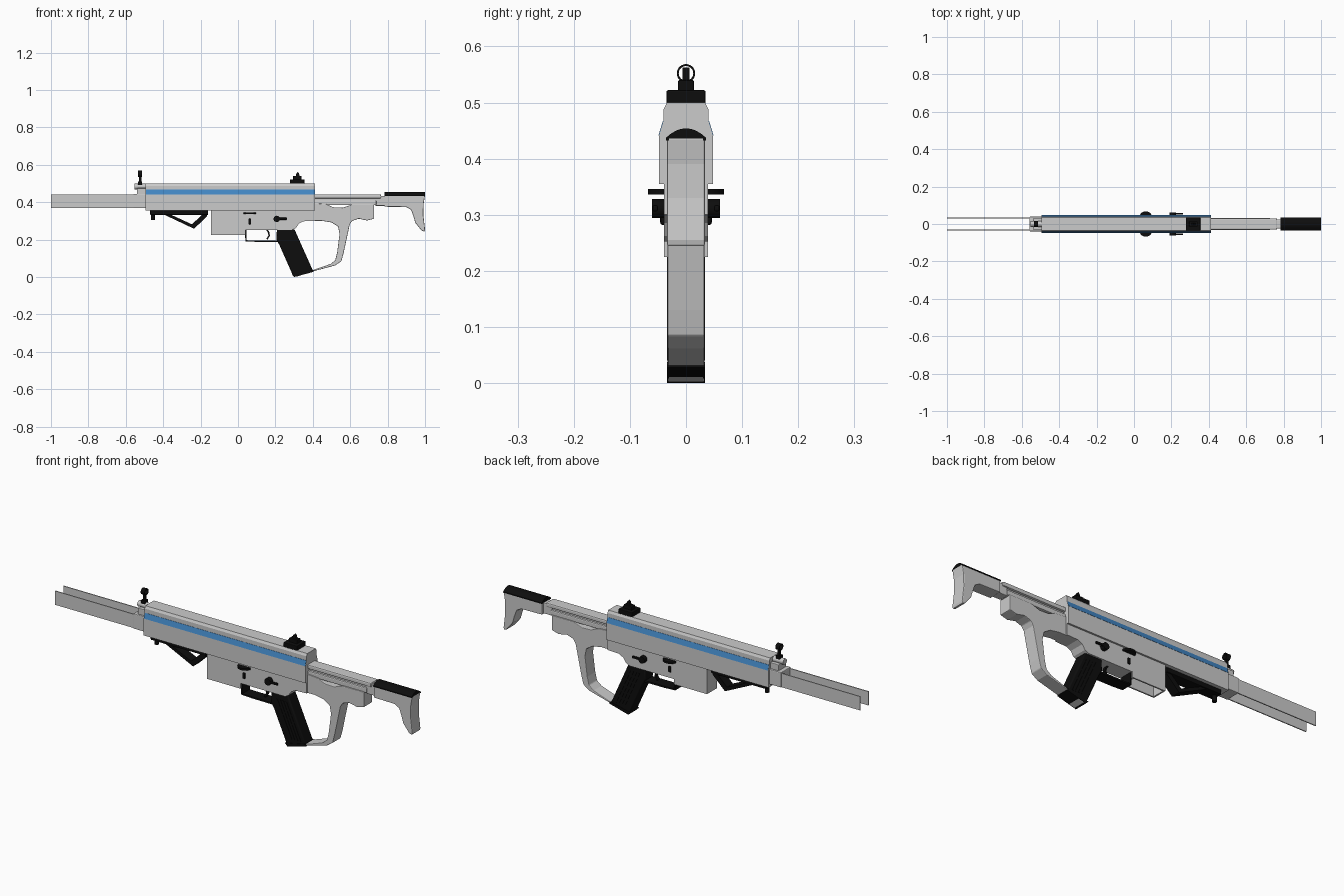
import bpy, bmesh
from math import pi, cos, sin
from mathutils import Matrix, Vector


def mat(name, rgb):
    m = bpy.data.materials.new(name)
    m.diffuse_color = (*rgb, 1)
    return m


BLACK = mat("black", (0.004, 0.004, 0.004))
BLUE = mat("blue", (0.055, 0.24, 0.55))


def finish(name, bm, m=None, bevel=0, smooth=False):
    bmesh.ops.recalc_face_normals(bm, faces=bm.faces)
    me = bpy.data.meshes.new(name)
    bm.to_mesh(me)
    bm.free()
    ob = bpy.data.objects.new(name, me)
    bpy.context.collection.objects.link(ob)
    if m:
        me.materials.append(m)
    if bevel:
        b = ob.modifiers.new("bevel", "BEVEL")
        b.width, b.segments, b.limit_method = bevel, 2, "ANGLE"
    if smooth:
        bpy.context.view_layer.objects.active = ob
        ob.select_set(True)
        bpy.ops.object.shade_smooth_by_angle()
        ob.select_set(False)
    return ob


def prism(name, pts, a, b, axis="y", m=None, bevel=0, smooth=False):
    """Extrude an (x,z) outline along y, or a (y,z) outline along x."""
    bm = bmesh.new()
    put = (lambda p, t: (p[0], t, p[1])) if axis == "y" else (lambda p, t: (t, p[0], p[1]))
    f = bm.faces.new([bm.verts.new(put(p, a)) for p in pts])
    ext = bmesh.ops.extrude_face_region(bm, geom=[f])["geom"]
    d = Vector(put((0, 0), b - a))
    bmesh.ops.translate(bm, vec=d, verts=[v for v in ext if isinstance(v, bmesh.types.BMVert)])
    return finish(name, bm, m, bevel, smooth)


def box(name, x, y, z, m=None, bevel=0):
    return prism(name, [(x[0], z[0]), (x[1], z[0]), (x[1], z[1]), (x[0], z[1])],
                 y[0], y[1], "y", m, bevel)


def cyl(name, c, r, depth, axis="z", m=None, n=20):
    bm = bmesh.new()
    rot = {"x": Matrix.Rotation(pi / 2, 4, "Y"), "y": Matrix.Rotation(pi / 2, 4, "X"),
           "z": Matrix()}[axis]
    bmesh.ops.create_cone(bm, cap_ends=True, segments=n, radius1=r, radius2=r, depth=depth,
                          matrix=Matrix.Translation(c) @ rot)
    return finish(name, bm, m, smooth=True)


def strip(name, pts, t, w, m):
    """Flat band following an (x,z) path, thickness t, half width w."""
    left, right = [], []
    for i, p in enumerate(pts):
        d = Vector(pts[min(i + 1, len(pts) - 1)]) - Vector(pts[max(i - 1, 0)])
        n = Vector((-d.y, d.x)).normalized() * t / 2
        left.append(tuple(Vector(p) + n))
        right.append(tuple(Vector(p) - n))
    return prism(name, left + right[::-1], -w, w, "y", m)


# Upper receiver: flared cross-section
half = [(0.034, 0.5), (0.04, 0.488), (0.04, 0.467), (0.048, 0.441), (0.048, 0.355)]
prism("upper_receiver", half + [(-y, z) for y, z in half[::-1]], -0.495, 0.412, "x")

# Blue stripes on the slanted faces
for s, side in ((-1, "front"), (1, "back")):
    prism("stripe_" + side, [(s * 0.038, 0.467), (s * 0.0412, 0.467), (s * 0.0492, 0.441),
                             (s * 0.046, 0.441)], -0.493, 0.411, "x", BLUE)

# Lower receiver with open magazine well
lower = prism("lower_receiver", [(-0.145, 0.36), (-0.145, 0.225), (0.04, 0.225), (0.04, 0.252),
                                 (0.29, 0.252), (0.31, 0.262), (0.325, 0.285), (0.35, 0.298),
                                 (0.412, 0.3), (0.412, 0.36)], -0.039, 0.039)
cut = box("well_cutter", (-0.137, 0.03), (-0.032, 0.032), (0.15, 0.35))
cut.hide_render = True
cut.hide_viewport = True
mod = lower.modifiers.new("well", "BOOLEAN")
mod.object, mod.operation, mod.solver = cut, "DIFFERENCE", "EXACT"

# Nose block, tube and the two long rails
box("nose_block", (-0.56, -0.49), (-0.039, 0.039), (0.368, 0.445), bevel=0.004)
box("nose_bridge", (-0.54, -0.49), (-0.03, 0.03), (0.44, 0.475), bevel=0.003)
cyl("nose_tube", (-0.522, 0, 0.484), 0.015, 0.065, "x")
for s, side in ((-1, "front"), (1, "back")):
    box("rail_" + side, (-1.0, -0.54), (s * 0.033 - 0.0025, s * 0.033 + 0.0025), (0.37, 0.44))

# Front sight: post, hood ring, needle
box("front_sight_base", (-0.535, -0.513), (-0.012, 0.012), (0.492, 0.51), BLACK)
box("front_sight_post", (-0.529, -0.517), (-0.006, 0.006), (0.505, 0.54), BLACK)
box("front_sight_needle", (-0.525, -0.521), (-0.0015, 0.0015), (0.535, 0.553), BLACK)
bm = bmesh.new()
N = 24
prof = [(-0.534, 0.0165), (-0.512, 0.0165), (-0.512, 0.013), (-0.534, 0.013)]
rings = [[bm.verts.new((x, r * cos(2 * pi * i / N), 0.552 + r * sin(2 * pi * i / N)))
          for x, r in prof] for i in range(N)]
for i in range(N):
    p, q = rings[i], rings[(i + 1) % N]
    for j in range(4):
        bm.faces.new((p[j], p[(j + 1) % 4], q[(j + 1) % 4], q[j]))
finish("front_sight_ring", bm, BLACK, smooth=True)

# Rear sight
box("rear_sight_base", (0.278, 0.355), (-0.035, 0.035), (0.498, 0.522), BLACK, 0.003)
box("rear_sight_block", (0.295, 0.34), (-0.014, 0.014), (0.52, 0.54), BLACK, 0.002)
prism("rear_sight_blade", [(0.308, 0.538), (0.33, 0.538), (0.325, 0.556), (0.319, 0.562),
                           (0.313, 0.556)], -0.006, 0.006, "y", BLACK)

# Folding foregrip under the nose
box("foregrip_bar", (-0.47, -0.16), (-0.03, 0.03), (0.332, 0.357), BLACK, 0.004)
cyl("foregrip_peg", (-0.455, 0, 0.322), 0.011, 0.036, "z", BLACK)
prism("foregrip_long_arm", [(-0.40, 0.336), (-0.365, 0.336), (-0.24, 0.279), (-0.235, 0.258)],
      -0.024, 0.024, "y", BLACK)
prism("foregrip_short_arm", [(-0.25, 0.278), (-0.235, 0.258), (-0.165, 0.325), (-0.165, 0.345),
                             (-0.185, 0.34)], -0.024, 0.024, "y", BLACK)

# Controls mirrored on both sides
for s, side in ((-1, "front"), (1, "back")):
    cyl("bolt_tab_" + side, (0.063, s * 0.033, 0.341), 0.035, 0.01, "z", BLACK)
    box("release_" + side, (0.055, 0.07), sorted((s * 0.036, s * 0.046)), (0.282, 0.312),
        BLACK, 0.004)
    cyl("selector_" + side, (0.207, s * 0.049, 0.311), 0.017, 0.024, "y", BLACK)
    box("selector_lever_" + side, (0.207, 0.262), sorted((s * 0.05, s * 0.06)), (0.306, 0.317),
        BLACK, 0.003)

# Trigger and guard
strip("trigger_guard", [(0.042, 0.255), (0.042, 0.194), (0.1, 0.192), (0.16, 0.192),
                        (0.24, 0.191)], 0.008, 0.03, BLACK)
strip("trigger", [(0.152, 0.256), (0.163, 0.24), (0.167, 0.222), (0.155, 0.202)],
      0.008, 0.008, BLACK)

# Pistol grip with side ridges
prism("pistol_grip", [(0.208, 0.255), (0.205, 0.2), (0.222, 0.17), (0.292, 0.012), (0.312, 0.012),
                      (0.4, 0.035), (0.302, 0.255)], -0.032, 0.032, "y", BLACK, 0.006, True)
for i in range(4):
    x = 0.236 + i * 0.017
    prism(f"grip_ridge_{i + 1}", [(x, 0.225), (x + 0.008, 0.225), (x + 0.09, 0.04),
                                  (x + 0.082, 0.04)], -0.034, 0.034, "y", BLACK)
prism("grip_cap", [(0.286, 0.014), (0.3, 0.0), (0.405, 0.028), (0.404, 0.038)],
      -0.034, 0.034, "y", BLACK)

# Thumbhole frame: beam, strut and foot in one outline
prism("thumbhole_frame", [
    (0.40, 0.395), (0.47, 0.39), (0.51, 0.373), (0.56, 0.371), (0.61, 0.388), (0.728, 0.388),
    (0.728, 0.312), (0.69, 0.302), (0.645, 0.312), (0.61, 0.3), (0.597, 0.28), (0.565, 0.13),
    (0.553, 0.085), (0.52, 0.062), (0.4, 0.03), (0.31, 0.001), (0.305, 0.008), (0.4, 0.037),
    (0.495, 0.07), (0.52, 0.09), (0.53, 0.13), (0.543, 0.23), (0.535, 0.27), (0.5, 0.292),
    (0.45, 0.3), (0.40, 0.3)], -0.033, 0.033, bevel=0.003)

# Twin slide bars and groove core
box("slide_upper", (0.405, 0.765), (-0.03, 0.03), (0.42, 0.442), bevel=0.006)
box("slide_core", (0.405, 0.76), (-0.018, 0.018), (0.39, 0.43))
box("slide_lower", (0.405, 0.74), (-0.028, 0.028), (0.384, 0.41), bevel=0.005)
box("slide_collar", (0.735, 0.79), (-0.024, 0.024), (0.38, 0.434), bevel=0.004)

# Butt stock and cheek pad
prism("butt_stock", [(0.783, 0.438), (0.783, 0.376), (0.9, 0.374), (0.925, 0.36), (0.938, 0.325),
                     (0.948, 0.29), (0.982, 0.248), (0.997, 0.243), (1.0, 0.255), (0.991, 0.33),
                     (0.992, 0.39), (1.0, 0.438)], -0.034, 0.034, bevel=0.004)
arc = [(0.036 * (1 - i / 4), 0.437 + 0.017 * (1 - (1 - i / 4) ** 2)) for i in range(9)]
prism("cheek_pad", [(-0.036, 0.432), (0.036, 0.432)] + arc, 0.782, 0.999, "x", BLACK, 0, True)
